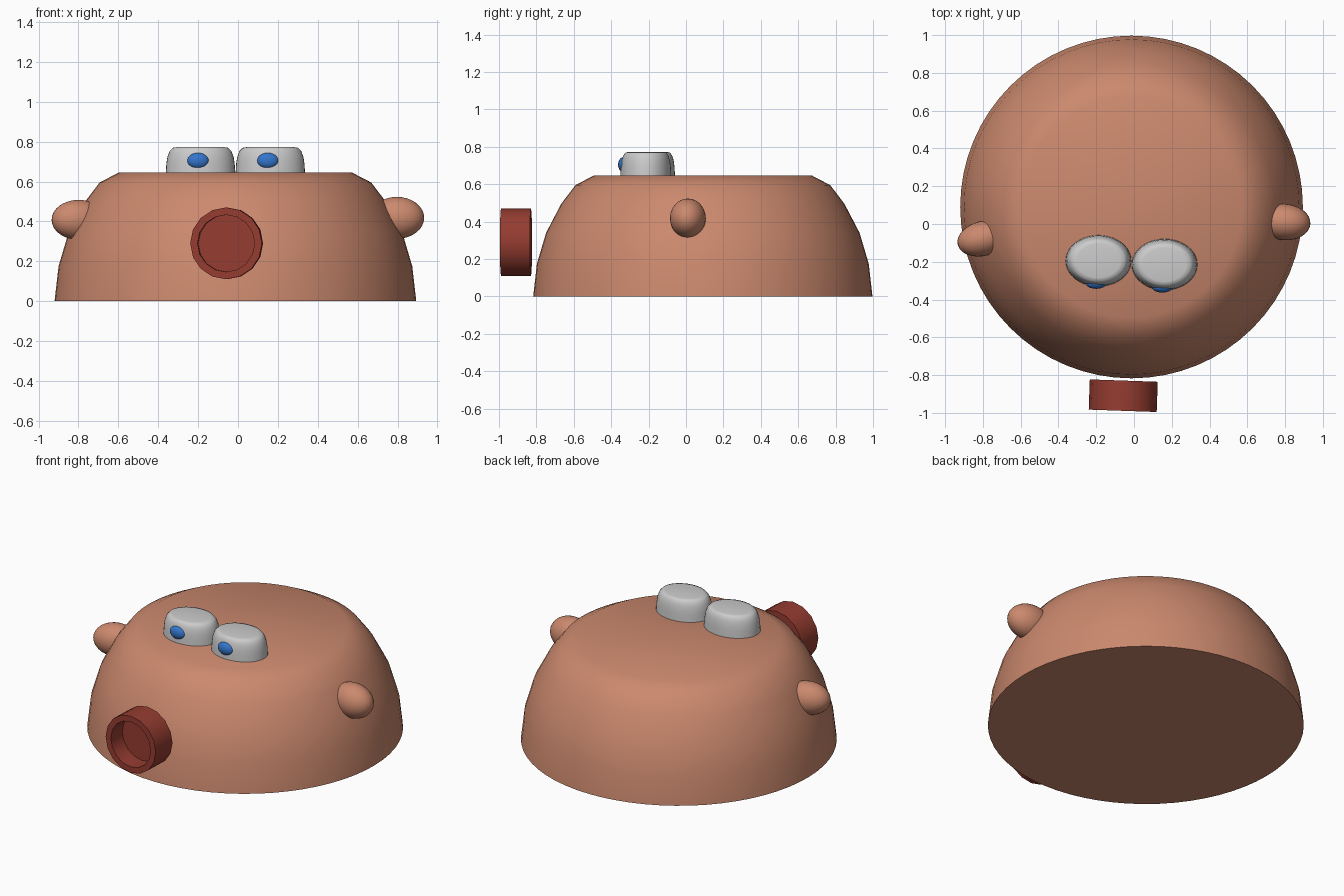
import bpy, bmesh
from math import cos, sin, pi, radians
from mathutils import Matrix

if "Cube" in bpy.data.objects:
    bpy.data.objects.remove(bpy.data.objects["Cube"])


def material(name, rgb):
    m = bpy.data.materials.new(name)
    m.diffuse_color = (*rgb, 1)
    m.use_nodes = True
    m.node_tree.nodes["Principled BSDF"].inputs["Base Color"].default_value = m.diffuse_color
    return m


def finish(bm, name, mat):
    bmesh.ops.recalc_face_normals(bm, faces=bm.faces[:])
    me = bpy.data.meshes.new(name)
    bm.to_mesh(me)
    bm.free()
    ob = bpy.data.objects.new(name, me)
    bpy.context.collection.objects.link(ob)
    if mat:
        me.materials.append(mat)
    bpy.ops.object.select_all(action='DESELECT')
    ob.select_set(True)
    bpy.context.view_layer.objects.active = ob
    bpy.ops.object.shade_smooth_by_angle(angle=radians(35))
    return ob


def lathe(name, profile, sides, mat, loc, scale=(1, 1, 1), rot=(0, 0, 0)):
    """Closed solid of revolution about local z, from (radius, z) points."""
    bm = bmesh.new()
    rings = [[bm.verts.new((r * cos(2 * pi * i / sides), r * sin(2 * pi * i / sides), z))
              for i in range(sides)] for r, z in profile]
    for a, b in zip(rings, rings[1:]):
        for i in range(sides):
            j = (i + 1) % sides
            bm.faces.new((a[i], a[j], b[j], b[i]))
    bm.faces.new(rings[0])
    bm.faces.new(rings[-1])
    ob = finish(bm, name, mat)
    ob.location, ob.scale, ob.rotation_euler = loc, scale, rot
    return ob


def ellipsoid(name, mat, loc, radii, turn=0):
    bm = bmesh.new()
    bmesh.ops.create_uvsphere(bm, u_segments=32, v_segments=16, radius=1,
                              matrix=Matrix.Diagonal((*radii, 1)))
    ob = finish(bm, name, mat)
    ob.location = loc
    ob.rotation_euler.z = radians(turn)
    return ob


brown = material("brown", (0.60, 0.25, 0.155))
red = material("dark_red", (0.30, 0.045, 0.03))
blue = material("blue", (0.035, 0.18, 0.60))

# Flat-topped dome body
lathe("body", [(0.907, 0), (0.887, 0.175), (0.838, 0.34), (0.757, 0.495),
               (0.681, 0.595), (0.585, 0.645)], 64, brown, (-0.013, 0.09, 0))

# Ears at the sides
ellipsoid("left_ear", brown, (-0.80, -0.077, 0.408), (0.137, 0.092, 0.10), 14)
ellipsoid("right_ear", brown, (0.797, 0.01, 0.418), (0.137, 0.096, 0.105), -4)

# Flat-topped eyes with blue pupils
eye_profile = [(1, 0), (0.985, 0.045), (0.955, 0.08), (0.89, 0.11),
               (0.80, 0.126), (0.66, 0.13)]
for side, x, y in (("left", -0.188, -0.195), ("right", 0.162, -0.215)):
    lathe(side + "_eye", eye_profile, 40, None, (x, y, 0.643), (0.174, 0.136, 1))
    ellipsoid(side + "_pupil", blue, (x - 0.012, y - 0.12, 0.704),
              (0.054, 0.028, 0.04))

# Cup-shaped nose floating in front, open towards the front
lathe("nose", [(0.18, -0.08), (0.18, 0.08), (0.143, 0.08), (0.143, -0.03)], 16, red,
      (-0.057, -0.909, 0.29), rot=(radians(90), 0, radians(-2)))
